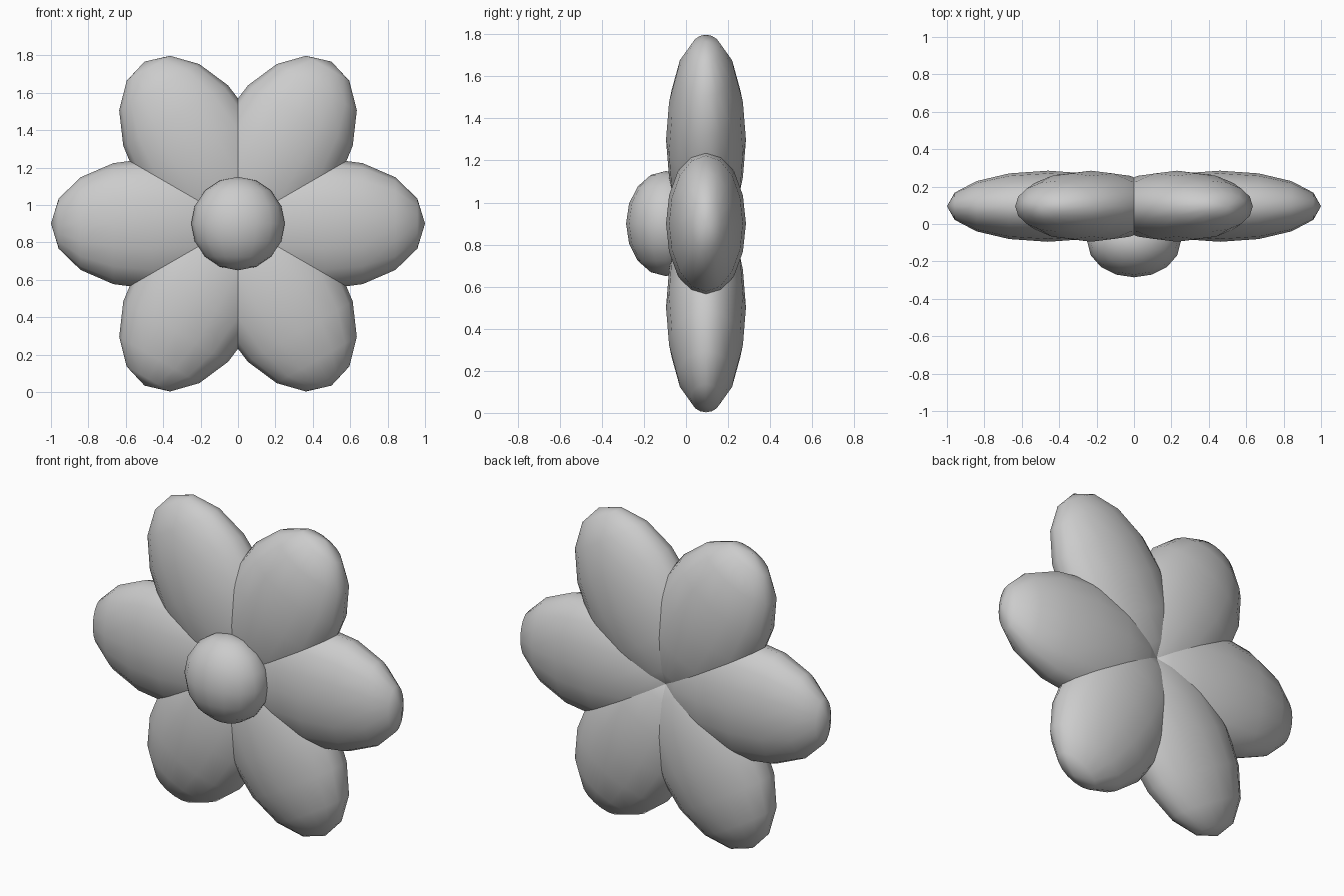
import bpy
from math import radians, cos, sin
from mathutils import Matrix

cube = bpy.data.objects.get("Cube")
if cube:
    bpy.data.objects.remove(cube, do_unlink=True)

grey = bpy.data.materials.new("soft grey")
grey.use_nodes = True
grey.diffuse_color = (0.6, 0.6, 0.6, 1)
grey.node_tree.nodes["Principled BSDF"].inputs["Base Color"].default_value = grey.diffuse_color

CENTRE_Z = 0.9
PETALS = 6


def ellipsoid(name, radii, matrix):
    """Smooth low-poly ellipsoid with its poles on local z."""
    bpy.ops.mesh.primitive_uv_sphere_add(segments=16, ring_count=8, radius=1)
    obj = bpy.context.object
    obj.name = name
    obj.data.transform(matrix @ Matrix.Diagonal((*radii, 1)))
    obj.data.materials.append(grey)
    bpy.ops.object.shade_smooth()
    return obj


# Ring of petals, each stretched outward from the centre
for i in range(PETALS):
    angle = radians(360 / PETALS * i)
    place = Matrix.Translation((0.46 * cos(angle), 0.095, CENTRE_Z + 0.46 * sin(angle)))
    turn = Matrix.Rotation(radians(90) - angle, 4, "Y")
    ellipsoid(f"petal_{i + 1}", (0.35, 0.19, 0.54), place @ turn)

# Domed flower centre on the front
ellipsoid("flower_centre", (0.25, 0.19, 0.25), Matrix.Translation((0, -0.095, CENTRE_Z)))
